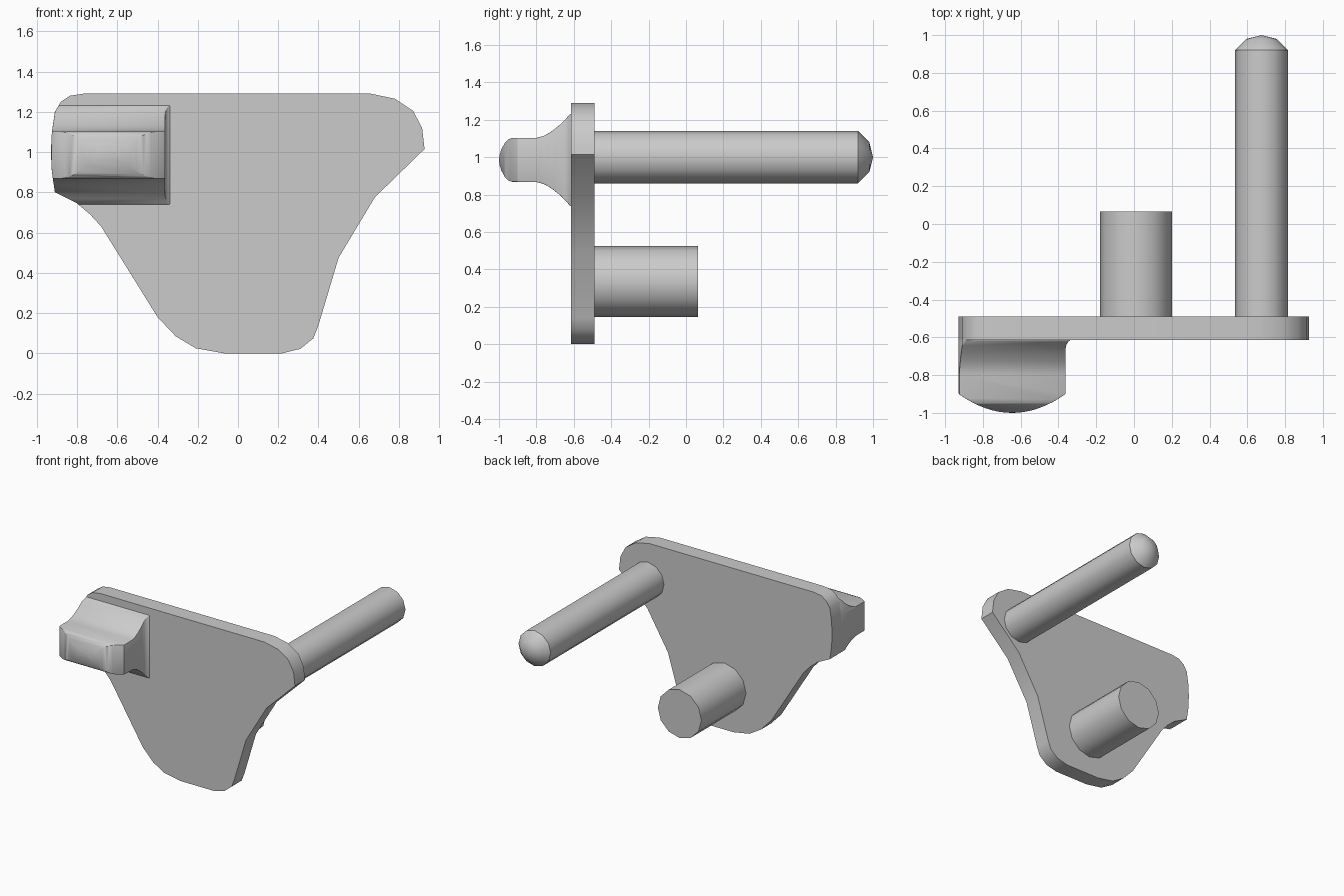
import bpy, bmesh
from math import radians, sin, cos, tau

if "Cube" in bpy.data.objects:
    bpy.data.objects.remove(bpy.data.objects["Cube"])


def finish(obj, angle=35):
    bpy.ops.object.select_all(action='DESELECT')
    obj.select_set(True)
    bpy.context.view_layer.objects.active = obj
    bpy.ops.object.shade_smooth_by_angle(angle=radians(angle))


def make(name, bm):
    bmesh.ops.recalc_face_normals(bm, faces=bm.faces)
    mesh = bpy.data.meshes.new(name)
    bm.to_mesh(mesh)
    bm.free()
    obj = bpy.data.objects.new(name, mesh)
    bpy.context.collection.objects.link(obj)
    return obj


def prism(name, points, axis, lo, hi):
    """Extrude a 2D outline along the given axis, from lo to hi."""
    bm = bmesh.new()

    def place(p, d):
        co = list(p)
        co.insert(axis, d)
        return bm.verts.new(co)

    a, b = [[place(p, d) for p in points] for d in (lo, hi)]
    bm.faces.new(a)
    bm.faces.new(b)
    n = len(points)
    for i in range(n):
        j = (i + 1) % n
        bm.faces.new((a[i], a[j], b[j], b[i]))
    return make(name, bm)


def pin(name, x, z, profile, sides=12):
    """Turn (radius, y) rings around an axis running along y."""
    bm = bmesh.new()
    rings = [[bm.verts.new((x + r * cos(tau * i / sides), y, z + r * sin(tau * i / sides)))
              for i in range(sides)] for r, y in profile]
    for a, b in zip(rings, rings[1:]):
        for i in range(sides):
            j = (i + 1) % sides
            bm.faces.new((a[i], a[j], b[j], b[i]))
    bm.faces.new(rings[0])
    bm.faces.new(rings[-1])
    bmesh.ops.remove_doubles(bm, verts=bm.verts, dist=0.0005)
    obj = make(name, bm)
    finish(obj)
    return obj


# Plate outline (x, z)
outline = [(-.77, 1.29), (.66, 1.29), (.78, 1.265), (.87, 1.205), (.915, 1.12), (.927, 1.015),
           (.68, .775), (.50, .475), (.40, .14), (.375, .075), (.31, .022), (.22, 0),
           (-.07, 0), (-.21, .025), (-.31, .085), (-.40, .18), (-.68, .63), (-.735, .69),
           (-.80, .745), (-.91, .80), (-.925, .90), (-.93, 1.0), (-.925, 1.10), (-.91, 1.20),
           (-.88, 1.25), (-.835, 1.28)]
plate = prism("plate", outline, 1, -.615, -.49)
finish(plate)

# Pins on the back
pin("short_peg", .01, .335, [(.19, -.5), (.19, .065)])
pin("long_pin", .675, 1.0, [(.14, -.5), (.14, .92), (.08, .98), (0, 1.0)])

# Thumb grip: side profile, trimmed by a top profile and the plate outline
mid = .985
upper = [(-.605, .25), (-.62, .245), (-.645, .217), (-.675, .187), (-.725, .148), (-.76, .129),
         (-.80, .118), (-.93, .117), (-.95, .110), (-.968, .093), (-.988, .055), (-.997, .025)]
side = [(y, mid + h) for y, h in upper] + [(-1.0, mid)] + [(y, mid - h) for y, h in reversed(upper)]
grip = prism("thumb_grip", side, 0, -1.0, -.3)

arc = [(-.645 + .283 * t / 8, -1 + .1 * (t / 8) ** 2) for t in range(-8, 9)]
top = [(-.928, -.58)] + arc + [(-.362, -.66), (-.358, -.64), (-.35, -.625), (-.337, -.613), (-.337, -.58)]
cutters = [prism("top_cutter", top, 2, .5, 1.5),
           prism("outline_cutter", outline, 1, -1.1, -.55)]
bpy.context.view_layer.objects.active = grip
for cutter in cutters:
    cutter.hide_render = True
    mod = grip.modifiers.new("trim", 'BOOLEAN')
    mod.operation = 'INTERSECT'
    mod.solver = 'EXACT'
    mod.object = cutter
    bpy.ops.object.modifier_apply(modifier=mod.name)
    bpy.data.objects.remove(cutter)
bev = grip.modifiers.new("soft_edges", 'BEVEL')
bev.width = .012
bev.segments = 2
bev.limit_method = 'ANGLE'
bev.angle_limit = radians(55)
bpy.ops.object.modifier_apply(modifier=bev.name)
finish(grip, 40)
